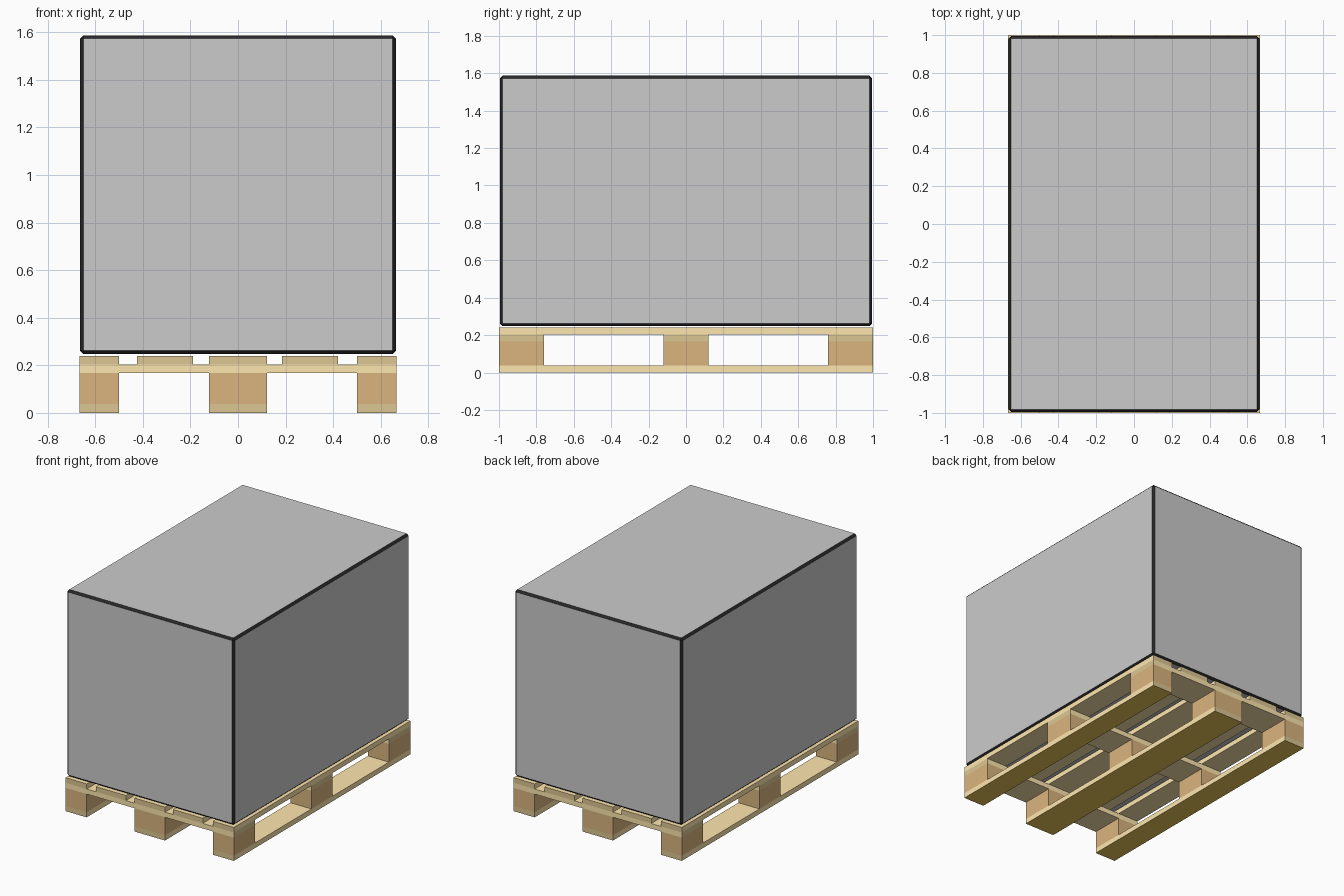
import bpy, bmesh
from mathutils import Vector

if "Cube" in bpy.data.objects:
    bpy.data.objects.remove(bpy.data.objects["Cube"])


def mat(name, r, g, b):
    m = bpy.data.materials.new(name)
    m.diffuse_color = (r, g, b, 1)
    m.use_nodes = True
    m.node_tree.nodes["Principled BSDF"].inputs["Base Color"].default_value = m.diffuse_color
    return m


PLANK = mat("plank_wood", 1.0, 0.8, 0.43)
END = mat("plank_end_wood", 0.72, 0.57, 0.29)
UNDER = mat("underside_wood", 0.84, 0.58, 0.1)
BLOCK = mat("block_wood", 0.7, 0.46, 0.21)
BLACK = mat("black_edge", 0.02, 0.02, 0.02)
GREY = mat("grey_cover", 0.8, 0.8, 0.8)


def box(name, x, y, z, mats, end_axis=None, under=False, chamfer=0):
    """Box spanning three (low, high) ranges, optional end faces and chamfer."""
    bm = bmesh.new()
    bmesh.ops.create_cube(bm, size=1)
    spans = (x, y, z)
    for v in bm.verts:
        v.co = Vector([s[1] if c > 0 else s[0] for c, s in zip(v.co, spans)])
    bm.normal_update()
    for f in bm.faces:
        if end_axis is not None and abs(f.normal[end_axis]) > 0.9:
            f.material_index = 1
        elif under and f.normal.z < -0.9:
            f.material_index = 2
    if chamfer:
        bmesh.ops.bevel(bm, geom=bm.edges[:], offset=chamfer, segments=1,
                        affect='EDGES', material=1)
    me = bpy.data.meshes.new(name)
    for m in mats:
        me.materials.append(m)
    bm.to_mesh(me)
    bm.free()
    ob = bpy.data.objects.new(name, me)
    bpy.context.collection.objects.link(ob)
    return ob


W, L = 0.6667, 1.0
Z0, Z1, Z2, Z3 = 0.0367, 0.1667, 0.2033, 0.24   # layer heights
runners = [(-W, -0.5), (-0.121, 0.121), (0.5, W)]
rows = [(-L, -0.758), (-0.121, 0.121), (0.758, L)]

# Bottom runners and the blocks standing on them
for i, x in enumerate(runners):
    box(f"bottom_runner_{i + 1}", x, (-L, L), (0, Z0), [PLANK, END, UNDER], 1, True)
    for j, y in enumerate(rows):
        box(f"block_{i + 1}_{j + 1}", x, y, (Z0, Z1), [BLOCK])

# Cross boards
for j, y in enumerate(rows):
    box(f"cross_board_{j + 1}", (-W, W), y, (Z1, Z2), [PLANK, END], 0)

# Top deck boards
deck = [runners[0], (-0.425, -0.189), runners[1], (0.185, 0.421), runners[2]]
for i, x in enumerate(deck):
    box(f"deck_board_{i + 1}", x, (-L, L), (Z2, Z3), [PLANK, END], 1)

# Load with black chamfered edges
box("cargo_box", (-0.664, 0.664), (-0.995, 0.995), (0.248, 1.587),
    [GREY, BLACK], chamfer=0.014)
